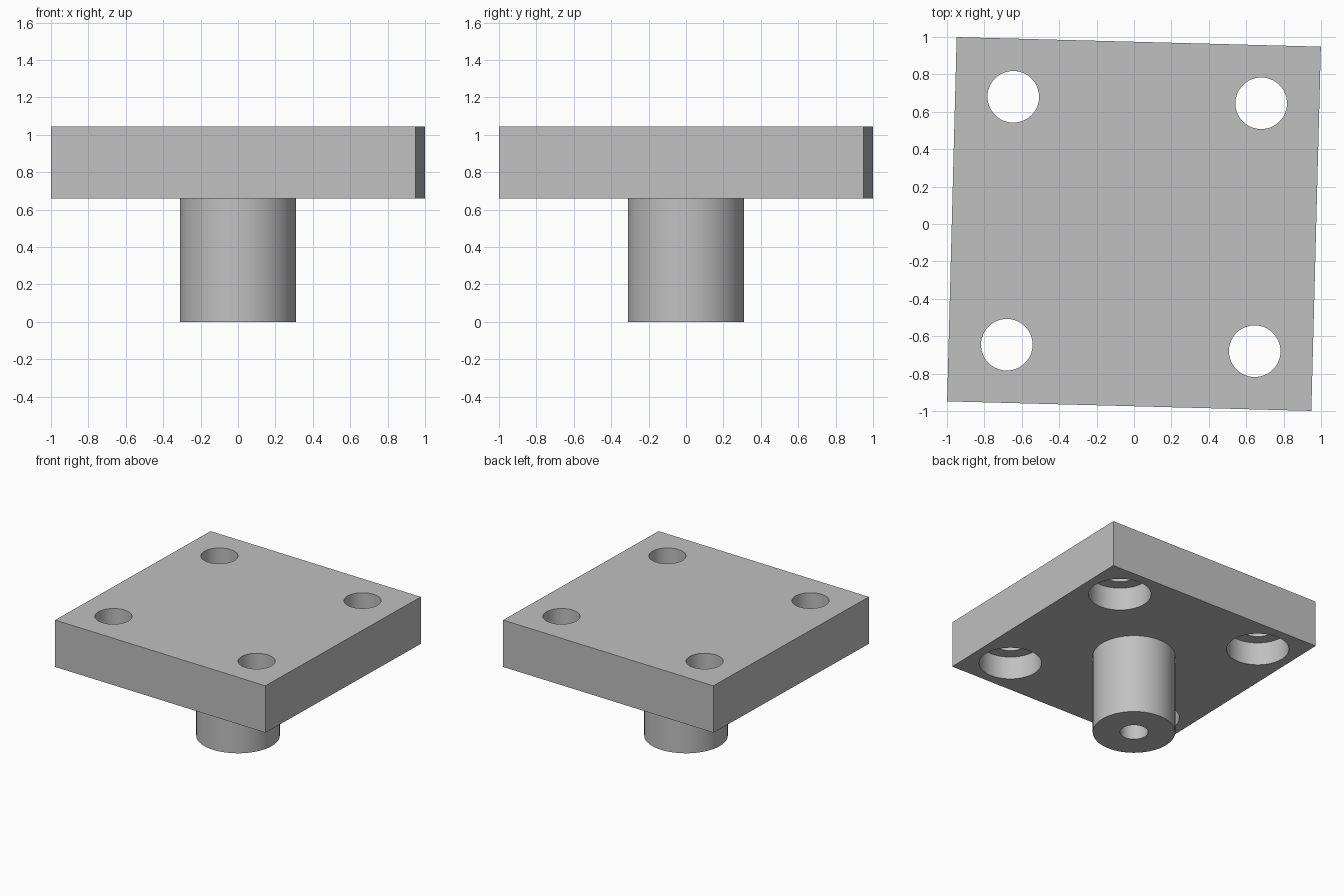
import bpy, math
from mathutils import Matrix

default = bpy.data.objects.get("Cube")
if default:
    bpy.data.objects.remove(default, do_unlink=True)

TILT = Matrix.Rotation(math.radians(-1.5), 4, 'Z')
HALF = 0.974              # half side of the plate
BOTTOM, TOP = 0.66, 1.045 # plate underside and top
SPACING = 0.663           # bolt hole offset from the centre

grey = bpy.data.materials.new("plain grey")
grey.use_nodes = True
grey.diffuse_color = (0.53, 0.53, 0.53, 1)
grey.node_tree.nodes["Principled BSDF"].inputs["Base Color"].default_value = (0.53, 0.53, 0.53, 1)


def cylinder(name, radius, z0, z1, x=0, y=0):
    place = TILT @ Matrix.Translation((x, y, (z0 + z1) / 2))
    bpy.ops.mesh.primitive_cylinder_add(vertices=64, radius=radius, depth=z1 - z0,
                                        location=place.translation)
    obj = bpy.context.object
    obj.name = name
    obj.data.materials.append(grey)
    return obj


def boolean(target, tool, operation):
    mod = target.modifiers.new(tool.name, 'BOOLEAN')
    mod.operation = operation
    mod.solver = 'EXACT'
    mod.object = tool
    bpy.context.view_layer.objects.active = target
    bpy.ops.object.modifier_apply(modifier=mod.name)
    bpy.data.objects.remove(tool, do_unlink=True)


# Square plate, turned slightly about the vertical axis
bpy.ops.mesh.primitive_cube_add(size=1, location=(0, 0, (BOTTOM + TOP) / 2))
body = bpy.context.object
body.name = "flange_plate_with_stem"
body.scale = (2 * HALF, 2 * HALF, TOP - BOTTOM)
body.rotation_euler = TILT.to_euler()
bpy.ops.object.transform_apply(location=True, rotation=True, scale=True)
body.data.materials.append(grey)

# Round stem below the plate
boolean(body, cylinder("stem", 0.311, 0, BOTTOM + 0.1), 'UNION')

# Blind bore in the stem
boolean(body, cylinder("bore", 0.106, -0.1, 0.6), 'DIFFERENCE')

# Four bolt holes, counterbored from below
for sx in (-1, 1):
    for sy in (-1, 1):
        x, y = sx * SPACING, sy * SPACING
        boolean(body, cylinder("bolt_hole", 0.138, BOTTOM - 0.1, TOP + 0.1, x, y), 'DIFFERENCE')
        boolean(body, cylinder("counterbore", 0.235, BOTTOM - 0.1, BOTTOM + 0.19, x, y), 'DIFFERENCE')

# Smooth round walls, sharp edges
bpy.ops.object.select_all(action='DESELECT')
body.select_set(True)
bpy.context.view_layer.objects.active = body
bpy.ops.object.shade_smooth_by_angle(angle=math.radians(30))
